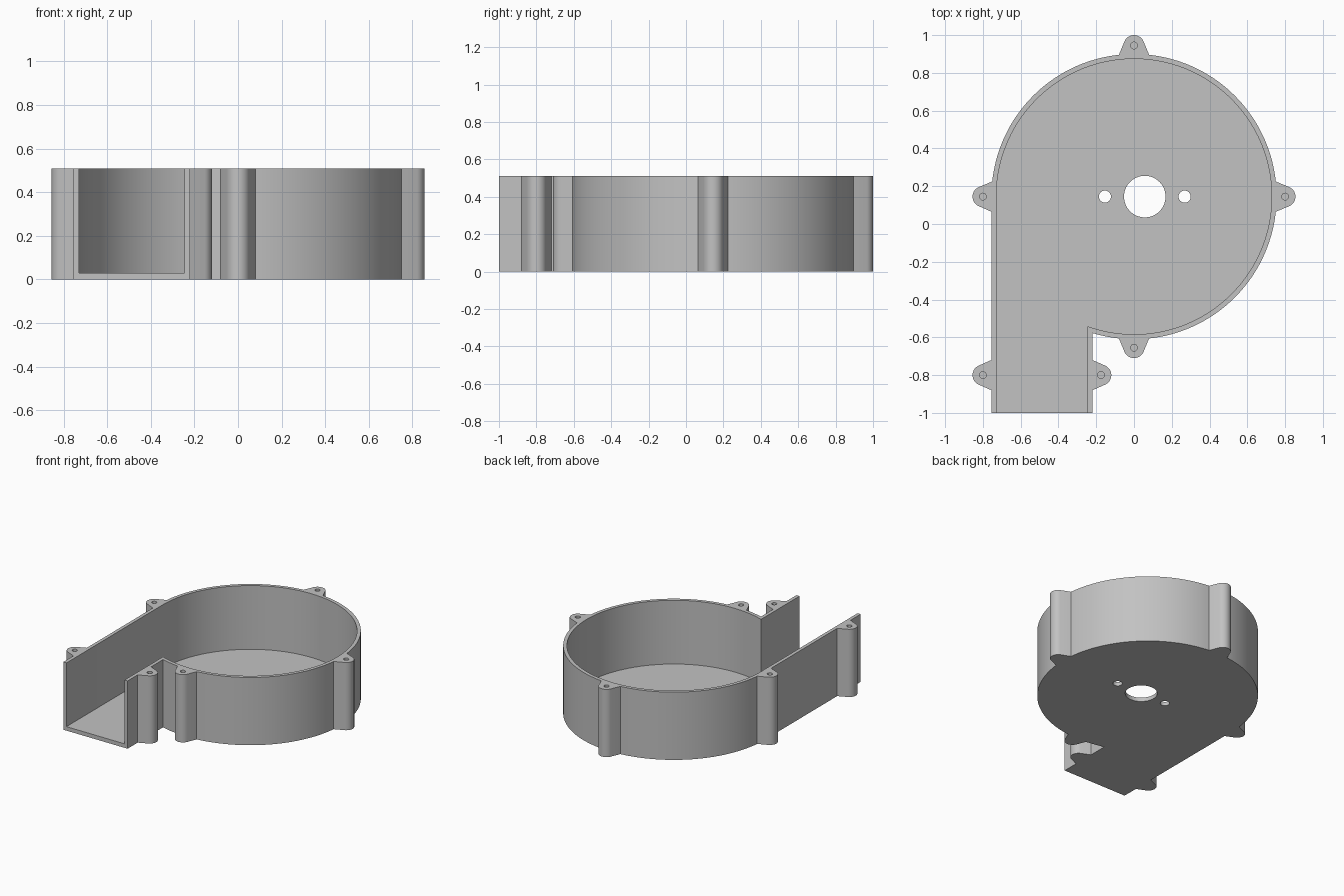
import bpy, bmesh
from math import sin, cos, pi, radians, sqrt, atan2, asin
from mathutils import Vector

cube = bpy.data.objects.get("Cube")
if cube:
    bpy.data.objects.remove(cube, do_unlink=True)

CENTRE = Vector((0, 0.145))    # middle of the round chamber
R, WALL = 0.755, 0.026         # outer radius and wall thickness
HEIGHT, FLOOR = 0.51, 0.03
DUCT_X, MOUTH_Y = -0.22, -1.0  # inner side and open end of the duct
LUG_R, LUG_OUT, LUG_BASE = 0.055, 0.045, 0.08
LUG_Y = -0.8                   # lugs on the duct

grey = bpy.data.materials.new("housing grey")
grey.use_nodes = True
colour = (0.54, 0.54, 0.54, 1)
grey.diffuse_color = colour
grey.node_tree.nodes["Principled BSDF"].inputs["Base Color"].default_value = colour


def prism(name, points, z0, z1):
    """Extrude a closed counterclockwise outline from z0 to z1."""
    bm = bmesh.new()
    face = bm.faces.new([bm.verts.new((p[0], p[1], z0)) for p in points])
    top = bmesh.ops.extrude_face_region(bm, geom=[face])["geom"]
    bmesh.ops.translate(bm, vec=(0, 0, z1 - z0),
                        verts=[v for v in top if isinstance(v, bmesh.types.BMVert)])
    bmesh.ops.recalc_face_normals(bm, faces=bm.faces)
    mesh = bpy.data.meshes.new(name)
    bm.to_mesh(mesh)
    bm.free()
    mesh.materials.append(grey)
    obj = bpy.data.objects.new(name, mesh)
    bpy.context.collection.objects.link(obj)
    return obj


def arc(c, r, a0, a1, n):
    return [Vector((c[0] + r * cos(a), c[1] + r * sin(a)))
            for a in (a0 + (a1 - a0) * i / n for i in range(n + 1))]


def circle(c, r, n):
    return arc(c, r, 0, 2 * pi, n)[:-1]


def lug(foot, angle):
    """Flared screw lug standing out from a wall point."""
    out = Vector((cos(angle), sin(angle)))
    side = Vector((-out.y, out.x))
    tip = arc(foot + out * LUG_OUT, LUG_R, angle - radians(66), angle + radians(66), 14)
    return [foot - side * LUG_BASE] + tip + [foot + side * LUG_BASE]


def duct_angle(r, x):
    """Angle at which the chamber circle meets the duct's inner side."""
    return atan2(-sqrt(r * r - x * x), x)


# Outer outline: chamber arcs with lugs between, then the straight duct
half = asin(LUG_BASE / R)
outline, start, lug_centres = [], duct_angle(R, DUCT_X), []
for quarter in (-1, 0, 1, 2):
    a = quarter * pi / 2
    out = Vector((cos(a), sin(a)))
    steps = 6 if quarter == -1 else 36
    outline += arc(CENTRE, R, start, a - half, steps)
    outline += lug(CENTRE + out * R, a)[1:-1]
    lug_centres.append(CENTRE + out * (R + LUG_OUT))
    start = a + half
outline.append(Vector((-R, CENTRE.y - LUG_BASE)))
outline += lug(Vector((-R, LUG_Y)), pi)
outline += [Vector((-R, MOUTH_Y)), Vector((DUCT_X, MOUTH_Y))]
outline += lug(Vector((DUCT_X, LUG_Y)), 0)
lug_centres += [Vector((-R - LUG_OUT, LUG_Y)), Vector((DUCT_X + LUG_OUT, LUG_Y))]
housing = prism("blower_housing", outline, 0, HEIGHT)

# Cavity: same shape inset by the wall, open at the top and mouth
ri, xi = R - WALL, DUCT_X - WALL
inside = arc(CENTRE, ri, duct_angle(ri, xi), pi, 130)
inside += [Vector((-ri, MOUTH_Y - 0.1)), Vector((xi, MOUTH_Y - 0.1))]
cutters = [prism("cavity_cutter", inside, FLOOR, HEIGHT + 0.1)]

# Motor shaft hole and its two screw holes through the floor
for x, r, n in ((0.057, 0.11, 64), (-0.154, 0.032, 32), (0.268, 0.032, 32)):
    cutters.append(prism("floor_hole_cutter", circle((x, CENTRE.y), r, n), -0.1, 0.1))

# Blind screw holes in the lugs
for c in lug_centres:
    cutters.append(prism("lug_hole_cutter", circle(c, 0.018, 24), HEIGHT - 0.25, HEIGHT + 0.1))

bpy.ops.object.select_all(action="DESELECT")
housing.select_set(True)
bpy.context.view_layer.objects.active = housing
for cutter in cutters:
    cutter.hide_render = True
    mod = housing.modifiers.new("cut", "BOOLEAN")
    mod.operation, mod.solver, mod.object = "DIFFERENCE", "EXACT", cutter
    bpy.ops.object.modifier_apply(modifier=mod.name)
    bpy.data.objects.remove(cutter, do_unlink=True)
bpy.ops.object.shade_smooth_by_angle(angle=radians(20))
